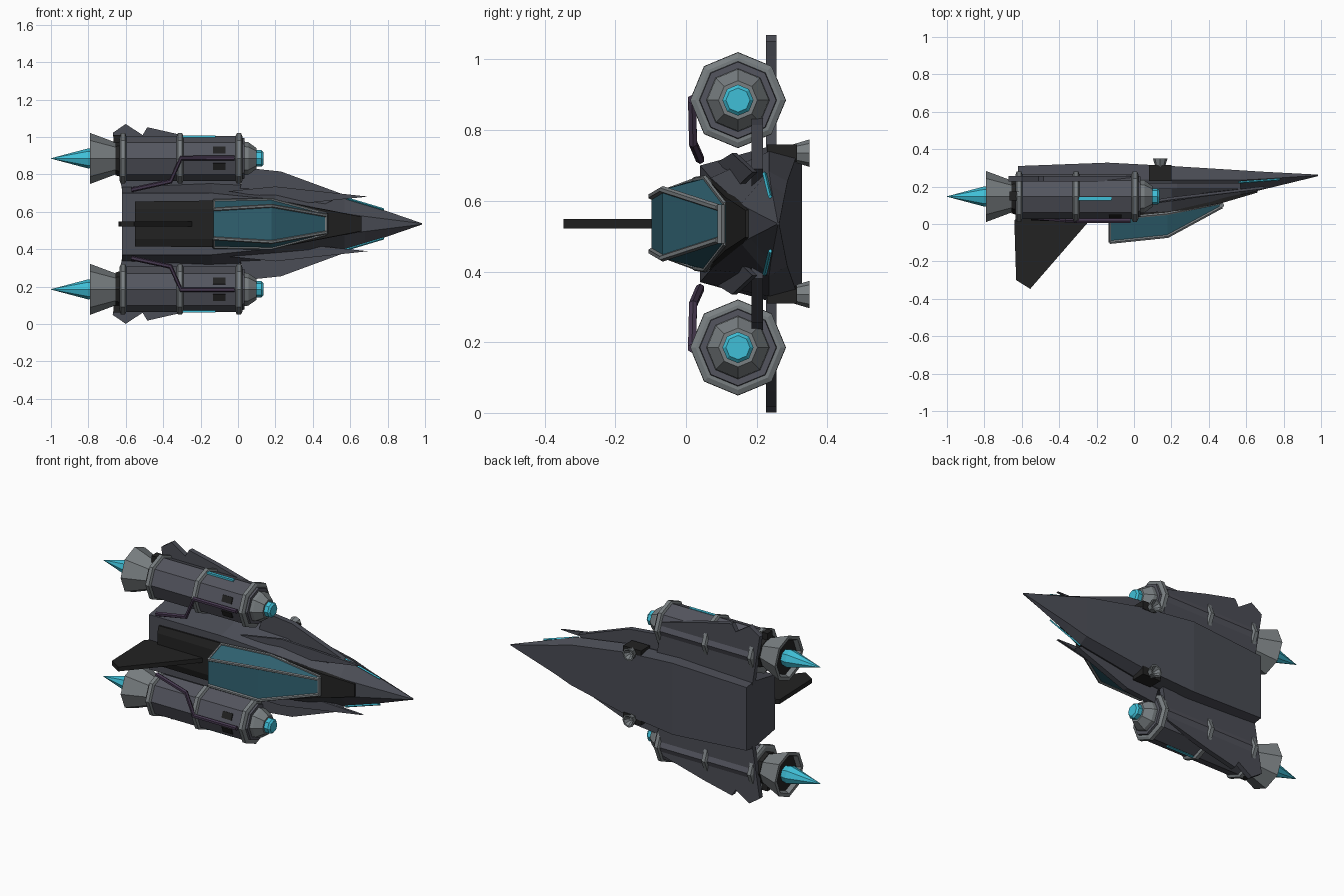
import bpy, bmesh, math
from mathutils import Vector

if "Cube" in bpy.data.objects:
    bpy.data.objects.remove(bpy.data.objects["Cube"])

ZC = 0.535   # the ship lies on its side: length on x, its "up" is -y, its width on z


def mat(name, c):
    m = bpy.data.materials.new(name)
    m.diffuse_color = (*c, 1)
    m.use_nodes = True
    m.node_tree.nodes["Principled BSDF"].inputs["Base Color"].default_value = m.diffuse_color
    return m


HULL = mat("hull grey", (0.070, 0.074, 0.092))
ENGINE = mat("engine grey", (0.088, 0.091, 0.112))
METAL = mat("light metal", (0.19, 0.21, 0.22))
BLACK = mat("black", (0.016, 0.016, 0.016))
CYAN = mat("cyan glow", (0.05, 0.52, 0.68))
GLASS = mat("teal glass", (0.03, 0.125, 0.17))
PURPLE = mat("purple pipe", (0.058, 0.038, 0.075))


def finish(name, bm, m):
    bmesh.ops.recalc_face_normals(bm, faces=bm.faces)
    me = bpy.data.meshes.new(name)
    bm.to_mesh(me)
    bm.free()
    me.materials.append(m)
    ob = bpy.data.objects.new(name, me)
    bpy.context.collection.objects.link(ob)
    return ob


def loft(name, rings, m, closed=False):
    """Skin a list of rings with equal point counts; cap the ends unless closed."""
    bm = bmesh.new()
    vs = [[bm.verts.new(p) for p in r] for r in rings]
    n = len(vs[0])
    pairs = list(zip(vs, vs[1:])) + ([(vs[-1], vs[0])] if closed else [])
    for a, b in pairs:
        for i in range(n):
            j = (i + 1) % n
            bm.faces.new((a[i], a[j], b[j], b[i]))
    if not closed:
        bm.faces.new(vs[0])
        bm.faces.new(vs[-1])
    return finish(name, bm, m)


def lathe(name, profile, y, z, m, closed=False, n=8):
    """Revolve (x, radius) points round an axis along x."""
    return loft(name, [[(x, y + r * math.sin(math.tau * k / n), z + r * math.cos(math.tau * k / n))
                        for k in range(n)] for x, r in profile], m, closed)


def plate(name, pts, y0, y1, s, m):
    """Slab from an (x, half-width) outline, on side s."""
    return loft(name, [[(x, y, ZC + s * w) for x, w in pts] for y in (y0, y1)], m)


def box(name, c, size, m, rx=0):
    bm = bmesh.new()
    bmesh.ops.create_cube(bm, size=1)
    bmesh.ops.scale(bm, vec=size, verts=bm.verts)
    ob = finish(name, bm, m)
    ob.location = c
    ob.rotation_euler.x = rx
    return ob


def tube(name, pts, r, m, n=6):
    """Pipe along a path, with mitred rings."""
    pts = [Vector(p) for p in pts]
    rings = []
    for i, p in enumerate(pts):
        d = (pts[min(i + 1, len(pts) - 1)] - pts[max(i - 1, 0)]).normalized()
        ref = Vector((0, 1, 0)) if abs(d.y) < 0.8 else Vector((1, 0, 0))
        u = d.cross(ref).normalized()
        v = d.cross(u)
        rings.append([p + r * (u * math.cos(math.tau * k / n) + v * math.sin(math.tau * k / n))
                      for k in range(n)])
    return loft(name, rings, m)


def section(x, *levels):
    """Symmetric ring from (y, half-width) levels, bottom to top."""
    return ([(x, y, ZC + w) for y, w in levels] +
            [(x, y, ZC - w) for y, w in reversed(levels)])


# fuselage
loft("fuselage", [
    section(-0.62, (0.31, 0.19), (0.24, 0.20), (0.04, 0.165)),
    section(-0.14, (0.328, 0.215), (0.24, 0.22), (0.04, 0.165)),
    section(0.20, (0.31, 0.185), (0.235, 0.205), (0.07, 0.13)),
    section(0.57, (0.287, 0.12), (0.235, 0.148), (0.155, 0.055)),
    section(0.68, (0.28, 0.085), (0.24, 0.108), (0.182, 0.04)),
    section(0.985, (0.264, 0.002), (0.26, 0.003), (0.256, 0.002))], HULL)

# black deck behind and ahead of the canopy
loft("spine_deck", [
    section(-0.55, (0.08, 0.12), (0.03, 0.12), (0.018, 0.08)),
    section(-0.10, (0.08, 0.125), (0.03, 0.125), (0.012, 0.08))], BLACK)
loft("nose_deck", [
    section(-0.12, (0.10, 0.125), (0.025, 0.125)),
    section(0.19, (0.12, 0.13), (0.055, 0.13)),
    section(0.47, (0.16, 0.08), (0.112, 0.075)),
    section(0.66, (0.19, 0.042), (0.168, 0.038))], BLACK)

# canopy glass and frame
cs = [(-0.13, 0.03, 0.125, -0.098, 0.078), (0.18, 0.06, 0.13, -0.066, 0.097),
      (0.47, 0.118, 0.055, 0.092, 0.046)]
loft("canopy", [section(x, (yb, wb), (yt, wt)) for x, yb, wb, yt, wt in cs], GLASS)
for s in (1, -1):
    tube("canopy_rail", [(x, yt, ZC + s * wt) for x, yb, wb, yt, wt in cs], 0.010, METAL)
    tube("canopy_sill", [(x, yb - 0.005, ZC + s * wb) for x, yb, wb, yt, wt in cs], 0.008, METAL)
    x, yb, wb, yt, wt = cs[0]
    tube("canopy_rear_post", [(x, yb, ZC + s * wb), (x, yt, ZC + s * wt)], 0.007, METAL)
tube("canopy_front_bar", [(0.47, 0.1, ZC - 0.055), (0.47, 0.1, ZC + 0.055)], 0.012, METAL)

# tail fin
fin = [(-0.64, 0.02), (-0.60, 0.06), (-0.27, 0.06), (-0.245, 0.01), (-0.555, -0.347), (-0.63, -0.30)]
loft("tail_fin", [[(x, y, ZC + w) for x, y in fin] for w in (-0.013, 0.013)], BLACK)

EY, EW = 0.147, 0.35
for s in (1, -1):
    ez = ZC + s * EW
    # engine body, bands, intake and exhaust
    lathe("engine_body", [(-0.63, 0.121), (0.015, 0.121)], EY, ez, ENGINE)
    for bx in (-0.615, -0.31, 0.005):
        lathe("engine_band", [(bx - 0.018, 0.120), (bx - 0.011, 0.135), (bx + 0.011, 0.135),
                              (bx + 0.018, 0.120)], EY, ez, METAL)
    lathe("intake_plate", [(0.01, 0.112), (0.035, 0.108)], EY, ez, ENGINE)
    lathe("intake_cone", [(0.03, 0.09), (0.055, 0.087), (0.10, 0.055)], EY, ez, METAL)
    lathe("intake_light", [(0.09, 0.044), (0.125, 0.044), (0.135, 0.034)], EY, ez, CYAN)
    lathe("nozzle_neck", [(-0.655, 0.09), (-0.62, 0.10)], EY, ez, BLACK)
    lathe("nozzle", [(-0.64, 0.08), (-0.79, 0.136), (-0.79, 0.115), (-0.66, 0.06)],
          EY, ez, METAL, closed=True)
    lathe("nozzle_core", [(-0.765, 0.108), (-0.70, 0.08)], EY, ez, BLACK)
    lathe("exhaust_flame", [(-0.76, 0.045), (-0.80, 0.054), (-1.0, 0.001)], EY, ez, CYAN)
    # engine details
    box("engine_light_strip", (-0.21, EY - 0.012, ez + s * 0.116), (0.18, 0.018, 0.014), CYAN)
    for a in (1, -1):
        t = math.radians(22.5) * a
        box("engine_vent", (-0.10, EY - 0.113 * math.cos(t), ez + 0.113 * math.sin(t)),
            (0.065, 0.01, 0.038), BLACK, -t)
    box("engine_sensor", (-0.64, 0.15, ZC + s * 0.455), (0.05, 0.05, 0.04), BLACK)
    # fuel pipe
    tube("fuel_pipe", [(-0.57, 0.04, ZC + s * 0.182), (-0.36, 0.02, ZC + s * 0.228),
                       (-0.305, 0.017, ZC + s * 0.352), (-0.02, 0.017, ZC + s * 0.352)], 0.013, PURPLE)
    # rear wing with notched tip
    plate("rear_wing", [(0.02, 0.18), (-0.02, 0.40), (-0.30, 0.475), (-0.485, 0.517), (-0.51, 0.475),
                        (-0.60, 0.534), (-0.67, 0.487), (-0.62, 0.18)], 0.226, 0.256, s, HULL)
    # front canard
    plate("front_canard", [(0.0, 0.15), (0.04, 0.30), (0.23, 0.28), (0.57, 0.155), (0.45, 0.10)],
          0.186, 0.218, s, HULL)
    # pointed strake along the nose
    blade = [(-0.05, 0.09, 0.175), (0.20, 0.13, 0.20), (0.695, 0.188, 0.146), (0.35, 0.15, 0.11)]
    loft("nose_strake", [[(x, y + d, ZC + s * w) for x, y, w in blade] for d in (0, 0.014)], HULL)
    # glowing nose strip
    tube("nose_light_strip", [(0.56, 0.222, ZC + s * 0.143), (0.78, 0.238, ZC + s * 0.077)],
         0.006, CYAN, 4)
    # belly thruster
    box("thruster_mount", (0.14, 0.272, ZC + s * 0.20), (0.12, 0.085, 0.05), BLACK)
    loft("thruster_cup", [[(0.14 + r * math.cos(math.tau * k / 8), y,
                            ZC + s * 0.20 + r * math.sin(math.tau * k / 8)) for k in range(8)]
                          for y, r in ((0.30, 0.024), (0.35, 0.039), (0.35, 0.03), (0.32, 0.012))], METAL)
